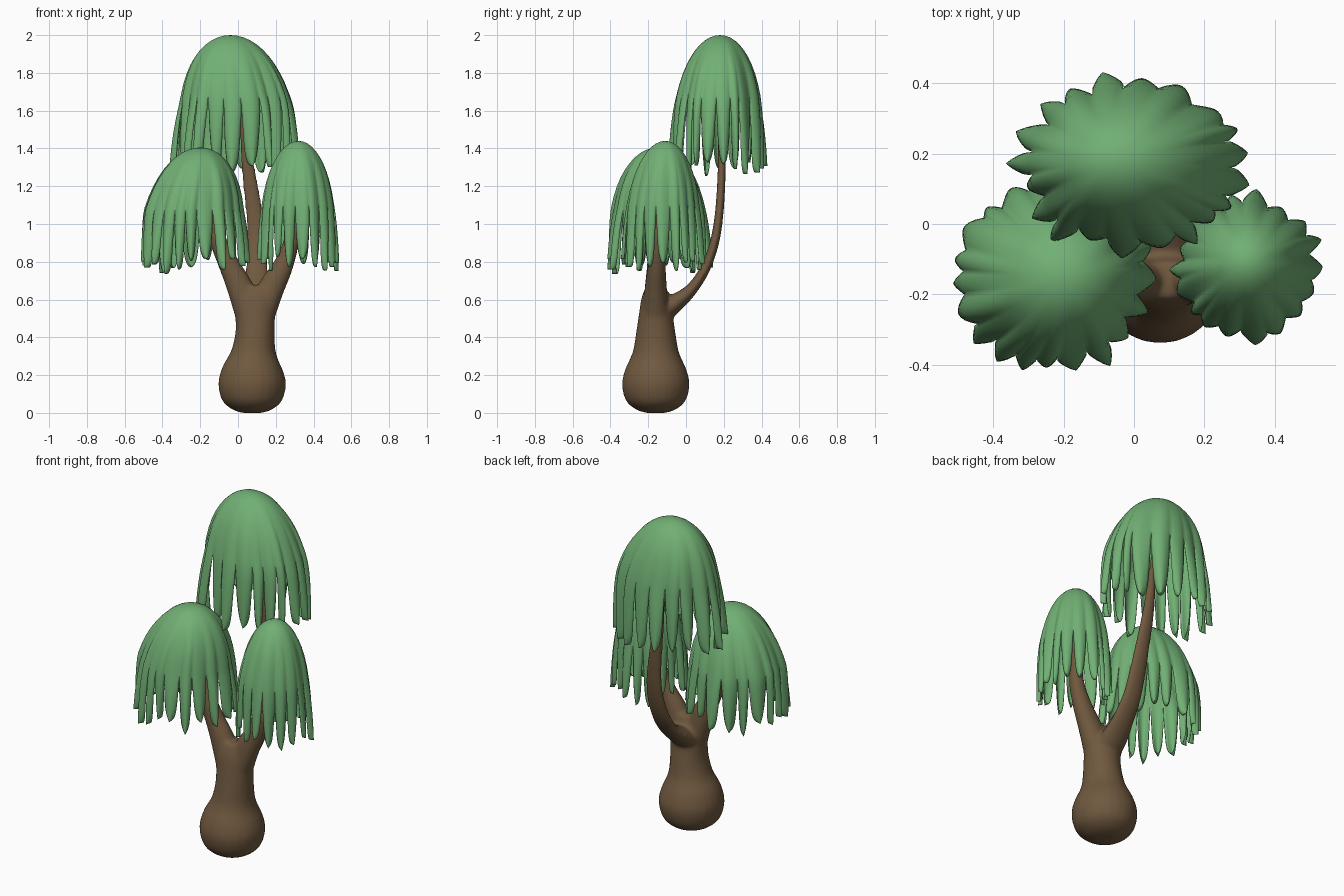
import bpy, bmesh, math, random
from mathutils import Vector

cube = bpy.data.objects.get("Cube")
if cube:
    bpy.data.objects.remove(cube)
random.seed(11)


def material(name, rgb):
    mat = bpy.data.materials.new(name)
    mat.use_nodes = True
    mat.diffuse_color = (*rgb, 1)
    mat.node_tree.nodes["Principled BSDF"].inputs["Base Color"].default_value = (*rgb, 1)
    return mat


bark = material("brown bark", (0.162, 0.1, 0.05))
leaf = material("leaf green", (0.165, 0.43, 0.175))


def finish(bm, name, mat):
    bmesh.ops.recalc_face_normals(bm, faces=bm.faces)
    mesh = bpy.data.meshes.new(name)
    bm.to_mesh(mesh)
    bm.free()
    mesh.materials.append(mat)
    mesh.shade_smooth()
    obj = bpy.data.objects.new(name, mesh)
    bpy.context.collection.objects.link(obj)
    return obj


def catmull(points, steps=5):
    """Smooth a list of equally long vectors."""
    pts = [points[0]] + points + [points[-1]]
    out = []
    for a, b, c, d in zip(pts, pts[1:], pts[2:], pts[3:]):
        for i in range(steps):
            t = i / steps
            out.append([q + 0.5 * t * (r - p + t * (2*p - 5*q + 4*r - s + t * (3*(q - r) + s - p)))
                        for p, q, r, s in zip(a, b, c, d)])
    return out + [points[-1]]


def tube(bm, sections, sides=24):
    """Elliptical tube; each section is x, y, z, half width, half depth."""
    path = catmull(sections)
    rings = []
    for i, (x, y, z, rx, ry) in enumerate(path):
        tangent = (Vector(path[min(i + 1, len(path) - 1)][:3]) - Vector(path[max(i - 1, 0)][:3])).normalized()
        side = Vector((1, 0, 0))
        side = (side - tangent * side.dot(tangent)).normalized()
        depth = tangent.cross(side)
        rings.append([bm.verts.new(Vector((x, y, z)) + side * rx * math.cos(a) + depth * ry * math.sin(a))
                      for a in (math.tau * k / sides for k in range(sides))])
    for low, high in zip(rings, rings[1:]):
        for k in range(sides):
            n = (k + 1) % sides
            bm.faces.new((low[k], low[n], high[n], high[k]))
    bm.faces.new(rings[0][::-1])
    bm.faces.new(rings[-1])


# Bulbous trunk and three branches, fused into one smooth surface
bm = bmesh.new()
tube(bm, [(x, -.16, z, rx, ry) for x, z, rx, ry in (
    (.075, .0, .05, .05), (.075, .018, .105, .105), (.075, .065, .158, .158), (.075, .15, .179, .179),
    (.077, .23, .162, .162), (.083, .32, .12, .123), (.09, .42, .104, .105), (.091, .52, .107, .09),
    (.09, .61, .12, .075), (.09, .675, .1, .05))])
tube(bm, [(.05, -.16, .5, .06, .07), (.015, -.16, .65, .07, .06), (-.04, -.16, .77, .058, .048),
          (-.11, -.16, .92, .045, .04), (-.17, -.16, 1.08, .032, .03), (-.2, -.16, 1.28, .012, .012)])
tube(bm, [(.13, -.16, .5, .06, .07), (.172, -.16, .65, .07, .06), (.235, -.155, .77, .055, .048),
          (.28, -.15, .9, .042, .04), (.3, -.13, 1.06, .03, .03), (.32, -.11, 1.28, .012, .012)])
tube(bm, [(.085, -.14, .53, .085, .065), (.09, -.06, .58, .08, .05), (.1, .025, .65, .068, .033),
          (.1, .1, .76, .06, .027), (.1, .15, .9, .053, .025), (.088, .175, 1.05, .046, .023),
          (.06, .188, 1.25, .038, .022), (.036, .19, 1.45, .026, .02), (.02, .19, 1.68, .012, .012)])
trunk = finish(bm, "trunk_and_branches", bark)
remesh = trunk.modifiers.new("fuse", 'REMESH')
remesh.mode = 'VOXEL'
remesh.voxel_size = 0.01
remesh.use_smooth_shade = True
smooth = trunk.modifiers.new("soften", 'SMOOTH')
smooth.factor = 0.5
smooth.iterations = 10


def canopy(name, apex, centre, radii, drop, slit, strands=20):
    """Dome whose lower part splits into hanging, round-tipped strands."""
    bm = bmesh.new()
    widths = [random.uniform(0.7, 1.4) for _ in range(strands)]
    total = sum(widths)
    slits = [slit + random.uniform(0, 0.12) for _ in range(strands)]
    cols, cap_rows, rows = 8, 10, 14
    phase = random.uniform(0, math.tau)
    angle = phase
    for i, width in enumerate(widths):
        half = math.pi * width / total
        mid = angle + half
        angle += 2 * half
        tip = random.uniform(0.88, 1.0)
        flare = random.uniform(-0.1, 0.08)
        grid = []
        for r in range(cap_rows + rows + 1):
            if r <= cap_rows:
                t = slit * (r / cap_rows) ** 2
            else:
                t = slit + (tip - slit) * math.sin(math.pi / 2 * (r - cap_rows) / rows)
            row = []
            for c in range(cols + 1):
                v = 2 * c / cols - 1
                # Each side of the strand narrows below its own slit
                start = slits[i if v < 0 else (i + 1) % strands]
                u = max(0, (t - start) / (tip - start))
                spread = (1 - 0.38 * u) * math.sqrt(max(0, 1 - u ** 7))
                a = mid + half * v * spread
                ramp = max(0, (t - 0.1) / 0.9)
                bulge = 0.12 * ramp * (1 - v * v) - 0.05 * ramp
                loose = flare * max(0, (t - slit) / (1 - slit))
                # Irregular soft folds running down from the crown
                fold = math.sin(7 * (a - phase)) + 0.7 * math.sin(11 * a + phase)
                rad = math.sqrt(1 - (1 - t) ** 3) * (0.97 + bulge + loose + 0.022 * fold * min(1, 4 * t))
                shift = min(1, 2 * t)
                row.append(bm.verts.new((
                    apex[0] + (centre[0] - apex[0]) * shift + radii[0] * rad * math.cos(a),
                    apex[1] + (centre[1] - apex[1]) * shift + radii[1] * rad * math.sin(a),
                    apex[2] - drop * t)))
            grid.append(row)
        for top, low in zip(grid, grid[1:]):
            for c in range(cols):
                bm.faces.new((top[c], low[c], low[c + 1], top[c + 1]))
    bmesh.ops.remove_doubles(bm, verts=bm.verts, dist=0.0003)
    bmesh.ops.dissolve_degenerate(bm, edges=bm.edges, dist=0.0001)
    obj = finish(bm, name, leaf)
    shell = obj.modifiers.new("leaf thickness", 'SOLIDIFY')
    shell.thickness = 0.004
    shell.offset = -1


# Hanging foliage: tall rear crown and two lower front crowns
canopy("rear_crown", (-.04, .18, 2.0), (-.005, .17), (.325, .25), .76, .42)
canopy("right_crown", (-.2, -.15, 1.405), (-.238, -.145), (.283, .268), .67, .48)
canopy("left_crown", (.32, -.11, 1.44), (.32, -.125), (.205, .205), .695, .48, 18)
